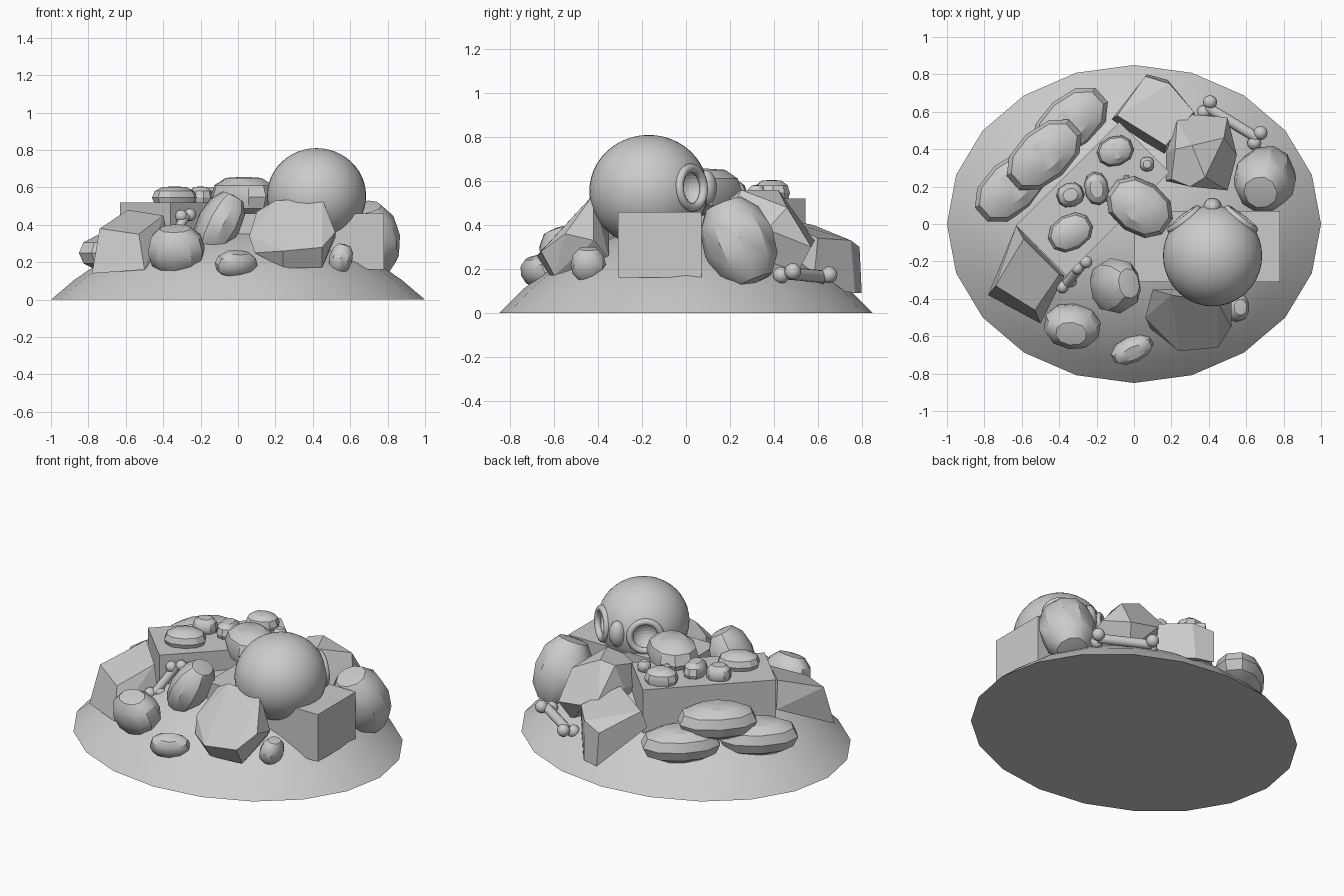
import bpy, bmesh, math
from mathutils import Vector, Matrix, Euler

if "Cube" in bpy.data.objects:
    bpy.data.objects.remove(bpy.data.objects["Cube"])


def finish(name, bm, smooth=None):
    me = bpy.data.meshes.new(name)
    bmesh.ops.recalc_face_normals(bm, faces=bm.faces[:])
    bm.to_mesh(me)
    bm.free()
    ob = bpy.data.objects.new(name, me)
    bpy.context.collection.objects.link(ob)
    if smooth:
        bpy.ops.object.select_all(action='DESELECT')
        ob.select_set(True)
        bpy.context.view_layer.objects.active = ob
        bpy.ops.object.shade_smooth_by_angle(angle=math.radians(smooth))
    return ob


def place(loc, rot=(0, 0, 0), size=(1, 1, 1)):
    e = Euler([math.radians(a) for a in rot])
    return Matrix.LocRotScale(Vector(loc), e, Vector(size))


def brick(name, loc, rot_z):
    bm = bmesh.new()
    bmesh.ops.create_cube(bm, size=1, matrix=place(loc, (0, 0, rot_z), (.78, .38, .3)))
    return finish(name, bm)


def hull(name, pts):
    bm = bmesh.new()
    for p in pts:
        bm.verts.new(p)
    r = bmesh.ops.convex_hull(bm, input=bm.verts[:])
    junk = [v for v in bm.verts if not v.link_faces]
    bmesh.ops.delete(bm, geom=junk, context='VERTS')
    bmesh.ops.dissolve_limit(bm, angle_limit=math.radians(12), verts=bm.verts[:], edges=bm.edges[:])
    return finish(name, bm)


def stone(name, loc, size, rot=(0, 0, 0)):
    bm = bmesh.new()
    bmesh.ops.create_uvsphere(bm, u_segments=10, v_segments=6, radius=1)
    for v in bm.verts:  # slightly flattened, boxy boulder
        v.co = Vector([math.copysign(abs(c) ** .9, c) for c in v.co])
        v.co.z = max(-.93, min(.93, v.co.z))
    bmesh.ops.transform(bm, matrix=place(loc, rot, size), verts=bm.verts[:])
    return finish(name, bm, 32)


def bone(name, a, b, r, spread):
    a, b, s = Vector(a), Vector(b), Vector(spread).normalized() * r * .85
    d = b - a
    bm = bmesh.new()
    m = Matrix.Translation((a + b) / 2) @ d.to_track_quat('Z', 'Y').to_matrix().to_4x4()
    bmesh.ops.create_cone(bm, cap_ends=True, segments=12, radius1=r * .75, radius2=r * .75, depth=d.length, matrix=m)
    for end in (a, b):
        for k in (-1, 1):
            bmesh.ops.create_uvsphere(bm, u_segments=12, v_segments=8, radius=r, matrix=Matrix.Translation(end + s * k))
    return finish(name, bm, 40)


# Dirt mound: 20-sided spherical cap, squeezed in y
bm = bmesh.new()
R, low = 1.45, 1.05
rings = []
for i in range(8):
    r = 1 - i / 8
    z = math.sqrt(R * R - r * r) - low
    rings.append([bm.verts.new((r * math.cos(math.tau * k / 20), .85 * r * math.sin(math.tau * k / 20), z)) for k in range(20)])
top = bm.verts.new((0, 0, R - low))
bm.faces.new(rings[0])
for lo, hi in zip(rings, rings[1:]):
    for k in range(20):
        bm.faces.new((lo[k], lo[k - 1], hi[k - 1], hi[k]))
for k in range(20):
    bm.faces.new((rings[-1][k], rings[-1][k - 1], top))
finish("mound", bm, 30)

# Whole blocks
brick("block_right", (.39, -.12, .31), 0)
brick("block_left", (-.22, .135, .37), 45)

# Broken half blocks sliding down the slope
hull("half_block_left", [(-.59, -.08, .48), (-.40, -.27, .45), (-.63, -.01, .33), (-.37, -.28, .30),
                         (-.74, -.33, .38), (-.53, -.46, .35), (-.78, -.38, .14), (-.5, -.53, .16)])
hull("half_block_back", [(-.12, .56, .30), (.16, .37, .30), (-.09, .58, .40), (.17, .42, .43),
                         (.06, .79, .30), (.19, .75, .33), (.32, .6, .34), (.07, .8, .09),
                         (.18, .77, .09), (.33, .58, .12)])

# Angular rubble
hull("rubble_front", [(.10, -.35, .47), (.20, -.38, .53), (.45, -.42, .54), (.06, -.5, .34), (.52, -.55, .36),
                      (.45, -.66, .28), (.24, -.68, .26), (.09, -.56, .25), (.24, -.62, .17), (.45, -.6, .17),
                      (.52, -.42, .33), (.1, -.35, .25), (.45, -.35, .25)])
hull("rubble_back", [(.20, .24, .50), (.22, .40, .54), (.31, .42, .56), (.38, .25, .56), (.30, .20, .52),
                     (.17, .23, .38), (.17, .38, .40), (.23, .55, .38), (.31, .585, .33), (.50, .57, .30),
                     (.48, .46, .48), (.55, .37, .38), (.50, .18, .36), (.45, .5, .17), (.2, .3, .2), (.5, .25, .2)])

# Rounded stones: location, radii, rotation
stones = [
    ((.70, .24, .32), (.165, .165, .215), (18, -15, 20)),
    ((.03, .09, .55), (.19, .145, .115), (0, 0, -35)),
    ((-.10, -.33, .41), (.115, .15, .18), (0, 28, 10)),
    ((-.33, -.545, .265), (.155, .12, .14), (20, 0, -8)),
    ((-.01, -.67, .19), (.12, .07, .075), (20, 0, 25)),
    ((.55, -.445, .22), (.065, .08, .085), (0, 15, 0)),
]
for i, s in enumerate(stones):
    stone(f"stone_{i + 1}", *s)

# Flat stones stacked at the back left
for i, loc in enumerate([(-.34, .54, .25), (-.65, .20, .25), (-.48, .37, .37)]):
    stone(f"flat_stone_{i + 1}", loc, (.235, .145, .105), (0, 0, 42))

# Pebbles resting on the left block
for i, (x, y, a, b, rot) in enumerate([(-.34, -.045, .125, .095, 30), (-.10, .39, .1, .08, 20), (-.34, .155, .075, .065, 20),
                                       (-.2, .19, .065, .09, 10), (.07, .32, .04, .04, 0), (-.04, .245, .018, .018, 0)]):
    stone(f"pebble_{i + 1}", (x, y, .545), (a, b, min(.065, a)), (0, 0, rot))

# Bones
bone("bone_back", (.39, .625, .165), (.66, .46, .18), .038, (.5, .8, .25))
bone("bone_front", (-.36, -.32, .30), (-.28, -.22, .45), .034, (.7, .5, .1))

# Skull: smooth cranium with two sockets facing the back
c = Vector((.42, -.17, .555))
bm = bmesh.new()
bmesh.ops.create_uvsphere(bm, u_segments=40, v_segments=24, radius=1, matrix=place(c, size=(.265, .27, .255)))
skull = finish("skull", bm, 40)
for side, label in ((-1, "left"), (1, "right")):
    d = Vector((side * math.sin(.66), math.cos(.66), .06)).normalized()
    p = c + d * .26
    bm = bmesh.new()
    bmesh.ops.create_uvsphere(bm, u_segments=24, v_segments=14, radius=.085, matrix=Matrix.Translation(p))
    cut = finish(f"socket_cutter_{label}", bm)
    cut.hide_render = True
    cut.hide_set(True)
    mod = skull.modifiers.new("socket_" + label, 'BOOLEAN')
    mod.operation, mod.object, mod.solver = 'DIFFERENCE', cut, 'EXACT'
    # raised rim around the socket
    bpy.ops.mesh.primitive_torus_add(location=c + d * .248, rotation=d.to_track_quat('Z', 'Y').to_euler(),
                                     major_radius=.09, minor_radius=.02, major_segments=28, minor_segments=10)
    rim = bpy.context.object
    rim.name = f"socket_rim_{label}"
    bpy.ops.object.shade_smooth()
# nose bridge between the sockets
bm = bmesh.new()
bmesh.ops.create_uvsphere(bm, u_segments=14, v_segments=10, radius=1, matrix=place((.42, .09, .57), size=(.05, .05, .08)))
finish("nose_bridge", bm, 60)
